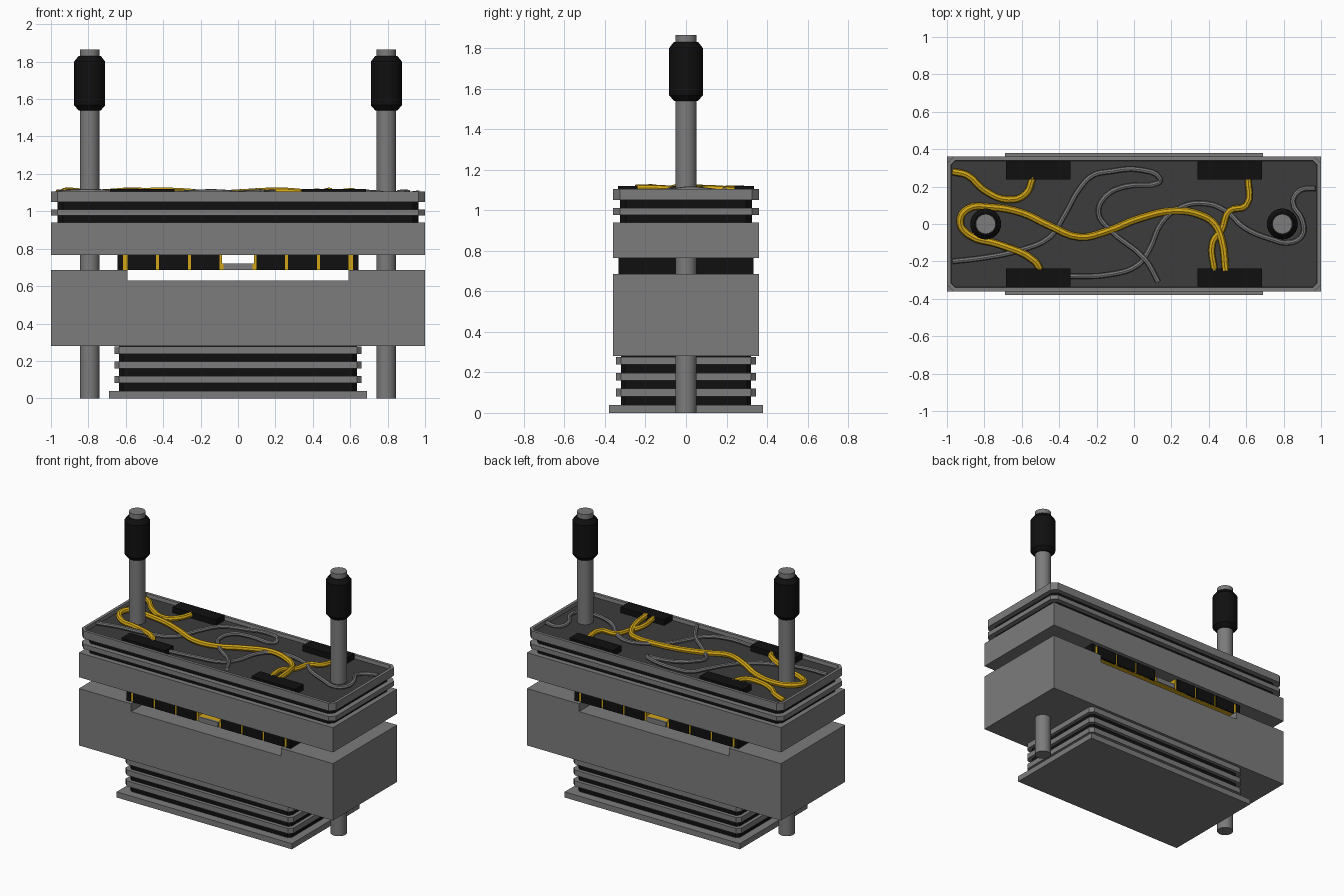
import bpy, bmesh, math

cube = bpy.data.objects.get("Cube")
if cube:
    bpy.data.objects.remove(cube, do_unlink=True)


def material(name, r, g, b):
    mat = bpy.data.materials.new(name)
    mat.use_nodes = True
    mat.diffuse_color = (r, g, b, 1)
    mat.node_tree.nodes["Principled BSDF"].inputs["Base Color"].default_value = (r, g, b, 1)
    return mat


STEEL = material("steel grey", .2, .2, .2)
BLACK = material("rubber black", .005, .005, .005)
GOLD = material("gold yellow", .65, .38, .008)
FLOOR = material("dark grey", .045, .045, .045)


def finish(bm, name, mats, smooth=False):
    bmesh.ops.recalc_face_normals(bm, faces=bm.faces)
    mesh = bpy.data.meshes.new(name)
    bm.to_mesh(mesh)
    bm.free()
    for mat in mats:
        mesh.materials.append(mat)
    obj = bpy.data.objects.new(name, mesh)
    bpy.context.collection.objects.link(obj)
    if smooth:
        smooth_sharp(obj)
    return obj


def smooth_sharp(obj):
    bpy.ops.object.select_all(action="DESELECT")
    obj.select_set(True)
    bpy.context.view_layer.objects.active = obj
    bpy.ops.object.shade_smooth_by_angle(angle=math.radians(35))


def extruded(outline, direction):
    """Solid made by sweeping a closed 3D outline along a direction."""
    bm = bmesh.new()
    face = bm.faces.new([bm.verts.new(p) for p in outline])
    swept = bmesh.ops.extrude_face_region(bm, geom=[face], use_keep_orig=True)
    verts = [v for v in swept["geom"] if isinstance(v, bmesh.types.BMVert)]
    bmesh.ops.translate(bm, verts=verts, vec=direction)
    bmesh.ops.recalc_face_normals(bm, faces=bm.faces)
    return bm


def slab_mesh(hx, hy, z0, z1, chamfer=0, cx=0, cy=0):
    """Centred plate, with optional cut corners."""
    c = chamfer
    if c:
        pts = [(hx, hy - c), (hx - c, hy), (c - hx, hy), (-hx, hy - c),
               (-hx, c - hy), (c - hx, -hy), (hx - c, -hy), (hx, c - hy)]
    else:
        pts = [(hx, hy), (-hx, hy), (-hx, -hy), (hx, -hy)]
    return extruded([(cx + x, cy + y, z0) for x, y in pts], (0, 0, z1 - z0))


def slab(name, mat, *args, **kw):
    return finish(slab_mesh(*args, **kw), name, [mat])


def lathe(name, mat, profile, x, sides=24):
    bm = bmesh.new()
    rings = [[bm.verts.new((x + r * math.cos(math.tau * i / sides),
                            r * math.sin(math.tau * i / sides), z))
              for i in range(sides)] for r, z in profile]
    for low, high in zip(rings, rings[1:]):
        for i in range(sides):
            j = (i + 1) % sides
            bm.faces.new((low[i], low[j], high[j], high[i]))
    bm.faces.new(rings[0][::-1])
    bm.faces.new(rings[-1])
    return finish(bm, name, [mat], smooth=True)


def wire(name, mat, radius, height, points):
    """Round cable through points given in hundredths, gently rising and falling."""
    curve = bpy.data.curves.new(name, "CURVE")
    curve.dimensions = "3D"
    curve.bevel_depth = radius
    curve.bevel_resolution = 2
    curve.resolution_u = 4
    curve.use_fill_caps = True
    spline = curve.splines.new("BEZIER")
    spline.bezier_points.add(len(points) - 1)
    for i, (bp, (x, y)) in enumerate(zip(spline.bezier_points, points)):
        bp.co = (x / 100, y / 100, height + .008 * math.sin(i * 1.7))
        bp.handle_left_type = bp.handle_right_type = "AUTO"
    curve.materials.append(mat)
    obj = bpy.data.objects.new(name, curve)
    bpy.context.collection.objects.link(obj)
    bpy.ops.object.select_all(action="DESELECT")
    obj.select_set(True)
    bpy.context.view_layer.objects.active = obj
    bpy.ops.object.convert(target="MESH")
    smooth_sharp(bpy.context.view_layer.objects.active)


# Foot with stacked bellows
slab("foot_plate", STEEL, .69, .38, 0, .04)
slab("lower_bellows_core", BLACK, .635, .32, .04, .28, chamfer=.02)
for i, z in enumerate((.082, .16, .238)):
    slab(f"lower_bellows_ring_{i + 1}", STEEL, .66, .345, z, z + .038, chamfer=.025)

# Lower block with a channel cut through its top
bottom, top, channel, half, slot = .28, .685, .63, 1, .59
profile = [(-half, bottom), (half, bottom), (half, top), (slot, top),
           (slot, channel), (-slot, channel), (-slot, top), (-half, top)]
finish(extruded([(x, -.36, z) for x, z in profile], (0, .72, 0)),
       "lower_block", [STEEL])

# Upper block
slab("upper_block", STEEL, 1, .36, .765, .94)

# Contact modules: gold cores with black covers that leave gold strips between
z0, z1, depth = .685, .765, .325
for side, label in ((1, "left"), (-1, "right")):
    slab(f"{label}_contact_core", GOLD, .265, depth, z0, z1, cx=side * .35)
    slab(f"{label}_contact_end", BLACK, .015, depth + .008, z0, z1, cx=side * .63)
    for face, where in ((-1, "front"), (1, "back")):
        for i in range(3):
            slab(f"{label}_{where}_contact_cover_{i + 1}", BLACK, .077, .008, z0, z1,
                 cx=side * (.175 + i * .17), cy=face * depth)
slab("centre_contact", GOLD, .09, depth, z0, .72)
for face, where in ((-1, "front"), (1, "back")):
    slab(f"{where}_centre_cap", STEEL, .077, .008, z0, .72, cy=face * depth)

# Upper bellows
slab("upper_bellows_core", BLACK, .965, .325, .94, 1.055, chamfer=.03)
slab("upper_bellows_ring", STEEL, 1, .36, .977, 1.01, chamfer=.035)

# Tray with a sunken dark floor
bm = slab_mesh(1, .36, 1.05, 1.105, chamfer=.035)
bm.normal_update()
lid = max(bm.faces, key=lambda f: f.calc_center_median().z)
bmesh.ops.inset_region(bm, faces=[lid], thickness=.022)
bmesh.ops.inset_region(bm, faces=[lid], thickness=.003, depth=-.025)
lid.material_index = 1
finish(bm, "top_tray", [STEEL, FLOOR])

# Terminal pads on the tray
for sx, across in ((1, "left"), (-1, "right")):
    for sy, along in ((-1, "front"), (1, "back")):
        slab(f"{along}_{across}_terminal", BLACK, .172, .048, 1.075, 1.12,
             cx=sx * .512, cy=sy * .287)

# Guide rods with grips
for sx, label in ((1, "left"), (-1, "right")):
    x = sx * .793
    lathe(f"{label}_rod", STEEL, [(.053, 0), (.053, 1.865)], x)
    lathe(f"{label}_grip", BLACK, [(.06, 1.54), (.083, 1.567), (.083, 1.8), (.06, 1.83)], x)

# Power cables
wire("short_gold_cable", GOLD, .019, 1.096,
     [(-97, 28), (-89, 26), (-80, 18), (-67, 13), (-58, 16), (-54, 25)])
wire("long_gold_cable", GOLD, .02, 1.1,
     [(-50, -25), (-53, -20), (-72, -11), (-88, -6), (-93, 1), (-89, 8), (-77, 9),
      (-60, 6), (-45, -1), (-29, -7), (-15, -4), (3, 3), (22, 7), (35, 5),
      (43, 0), (47, -9), (49, -25)])
wire("left_gold_cable", GOLD, .018, 1.098,
     [(61, 25), (60, 10), (51, 7), (47, -3), (42, -10), (43, -25)])

# Signal cables
wire("right_grey_cable", STEEL, .014, 1.098,
     [(-97, -20), (-80, -18), (-61, -14), (-45, -7), (-37, 5), (-29, 19), (-22, 26),
      (-13, 28), (3, 29), (14, 24), (13, 22), (-5, 20), (-15, 15), (-19, 6),
      (-14, -2), (6, -19), (13, -31)])
wire("left_grey_cable", STEEL, .014, 1.096,
     [(-34, -28), (-13, -27), (2, -22), (8, -14), (15, 1), (25, 9), (38, 11),
      (49, 7), (59, -2), (73, -8), (83, -10), (90, -6), (90, 2), (85, 12),
      (89, 18), (97, 19)])
